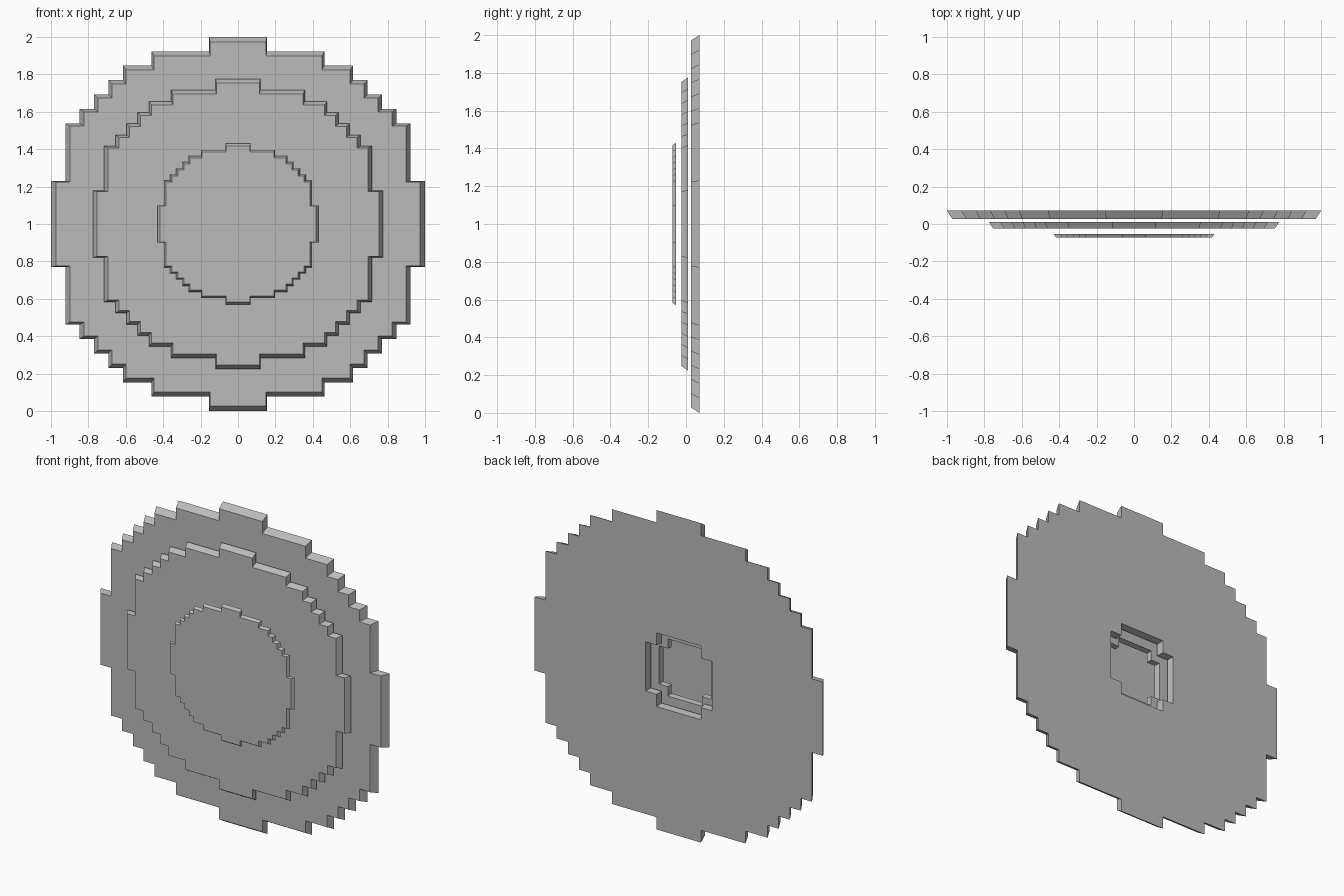
import bpy
import bmesh

cube = bpy.data.objects.get("Cube")
if cube:
    bpy.data.objects.remove(cube, do_unlink=True)

grey = bpy.data.materials.new("plain_grey")
grey.use_nodes = True
colour = (0.5, 0.5, 0.5, 1.0)
grey.diffuse_color = colour
grey.node_tree.nodes["Principled BSDF"].inputs["Base Color"].default_value = colour

UNIT = 1 / 13     # one stair step of the largest disc
TAPER = 0.972     # front outline relative to back outline

# Half width and half height of each stair, from the top round to the side
RIM = [(2, 13), (6, 12), (8, 11), (9, 10), (10, 9), (11, 8), (12, 7), (13, 3)]
HOLE = [(2, 3), (3, 2)]


def outline(stairs):
    """Closed stepped outline from one mirrored quarter."""
    quarter = []
    for i, (w, h) in enumerate(stairs):
        quarter.append((w, h))
        if i + 1 < len(stairs):
            quarter.append((w, stairs[i + 1][1]))
    half = quarter + [(x, -z) for x, z in reversed(quarter)]
    return half + [(-x, z) for x, z in reversed(half)]


def stepped_disc(name, radius, front, back, holed):
    bm = bmesh.new()
    caps = {front: [], back: []}
    for stairs in ([RIM, HOLE] if holed else [RIM]):
        loops = []
        for y, scale in ((back, 1.0), (front, TAPER)):
            s = UNIT * radius * scale
            loop = [bm.verts.new((x * s, y, 1 + z * s)) for x, z in outline(stairs)]
            for a, b in zip(loop, loop[1:] + loop[:1]):
                caps[y].append(bm.edges.new((a, b)))
            loops.append(loop)
        # Sloping wall between the back and front outlines
        rear, fore = loops
        for i in range(len(rear)):
            j = (i + 1) % len(rear)
            bm.faces.new((rear[i], rear[j], fore[j], fore[i]))
    # Flat front and back
    for y, edges in caps.items():
        side = -1 if y == front else 1
        bmesh.ops.triangle_fill(bm, edges=edges, use_beauty=True, normal=(0, side, 0))
    bmesh.ops.recalc_face_normals(bm, faces=bm.faces[:])
    mesh = bpy.data.meshes.new(name)
    bm.to_mesh(mesh)
    bm.free()
    mesh.materials.append(grey)
    obj = bpy.data.objects.new(name, mesh)
    bpy.context.collection.objects.link(obj)
    return obj


# Three floating discs, the rear two pierced at the middle
stepped_disc("back_disc", 1.0, 0.027, 0.071, True)
stepped_disc("middle_disc", 0.775, -0.024, 0.010, True)
stepped_disc("front_disc", 0.43, -0.071, -0.053, False)
